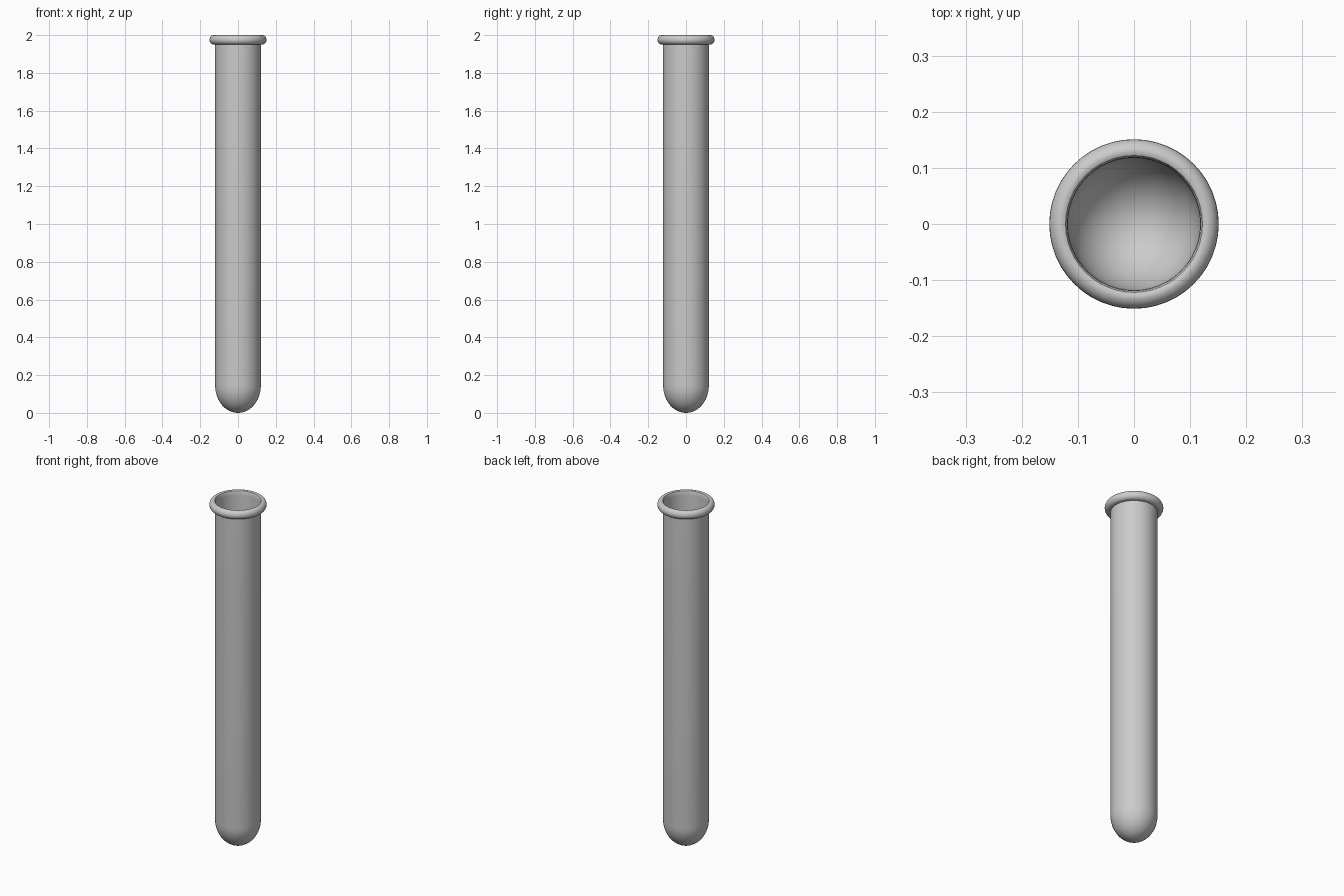
import bpy, bmesh, math

if "Cube" in bpy.data.objects:
    bpy.data.objects.remove(bpy.data.objects["Cube"])

SEG = 48


def lathe(name, profile):
    """Spin an (r, z) profile around the z axis."""
    bm = bmesh.new()
    verts = [bm.verts.new((r, 0, z)) for r, z in profile]
    edges = [bm.edges.new(p) for p in zip(verts, verts[1:])]
    bmesh.ops.spin(bm, geom=verts + edges, cent=(0, 0, 0), axis=(0, 0, 1),
                   angle=2 * math.pi, steps=SEG, use_duplicate=False)
    bmesh.ops.remove_doubles(bm, verts=bm.verts, dist=1e-5)
    bmesh.ops.recalc_face_normals(bm, faces=bm.faces)
    mesh = bpy.data.meshes.new(name)
    bm.to_mesh(mesh)
    bm.free()
    ob = bpy.data.objects.new(name, mesh)
    bpy.context.collection.objects.link(ob)
    bpy.context.view_layer.objects.active = ob
    ob.select_set(True)
    bpy.ops.object.shade_smooth_by_angle(angle=math.radians(40))
    ob.select_set(False)
    return ob


def bowl(r, bottom, top, n=12):
    """Quarter ellipse from the axis up to the wall."""
    return [(r * math.sin(a), top - (top - bottom) * math.cos(a))
            for a in (i * math.pi / 2 / n for i in range(n + 1))]


# thin-walled tube with a rounded closed bottom and a rolled lip
outer = bowl(0.121, 0.0, 0.145)
inner = bowl(0.118, 0.003, 0.145)
# half-round outer edge of the lip
lip = [(0.128 + 0.023 * math.cos(a), 1.975 + 0.025 * math.sin(a))
       for a in (math.radians(-90 + 15 * i) for i in range(13))]
lip_inside = [(0.122, 1.997), (0.119, 1.99), (0.118, 1.975)]
lathe("test_tube", outer + [(0.121, 1.95)] + lip + lip_inside + inner[::-1])
